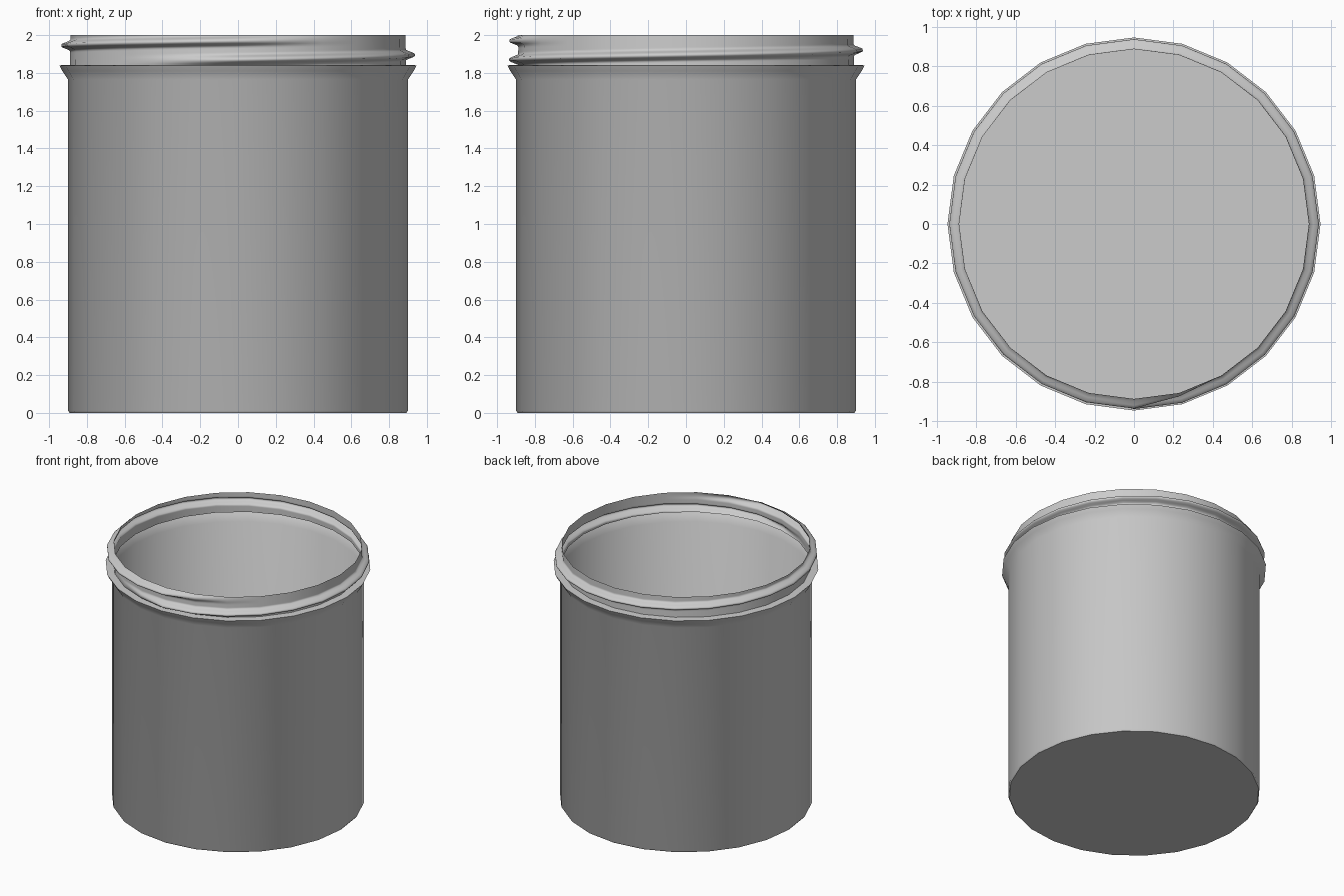
import bpy, bmesh
from math import cos, sin, radians

if "Cube" in bpy.data.objects:
    bpy.data.objects.remove(bpy.data.objects["Cube"])

SIDES = 24

def thread_bulge(deg, z):
    """How far the screw thread pushes the neck wall outward here."""
    best = 0.0
    for turn in (deg, deg + 360, deg + 720):
        ends = min((turn - 248) / 22, (652 - turn) / 22, 1)
        if ends <= 0:
            continue
        centre = 1.87 + (turn - 270) / 360 * 0.1
        rise = (0.027 - abs(z - centre)) / 0.019
        best = max(best, 0.048 * ends * max(0, min(1, rise)))
    return best

# Profile of the thin wall: body, flange, then neck rows for the thread
profile = [(0.892, 0), (0.9, 0.012), (0.9, 1.765), (0.93, 1.81),
           (0.945, 1.84), (0.89, 1.843)]
neck_rows = 20
profile += [(0.89 - 0.004 * i / neck_rows, 1.843 + 0.157 * i / neck_rows)
            for i in range(1, neck_rows + 1)]

bm = bmesh.new()
rings = []
for r, z in profile:
    ring = []
    for s in range(SIDES):
        deg = s * 360 / SIDES
        rad = r + (thread_bulge(deg, z) if 1.844 < z < 1.999 else 0)
        a = radians(deg)
        ring.append(bm.verts.new((rad * cos(a), rad * sin(a), z)))
    rings.append(ring)

# Floor and walls, open at the top
bm.faces.new(rings[0][::-1])
for low, high in zip(rings, rings[1:]):
    for s in range(SIDES):
        t = (s + 1) % SIDES
        bm.faces.new((low[s], low[t], high[t], high[s]))

mesh = bpy.data.meshes.new("threaded_jar")
bm.to_mesh(mesh)
bm.free()
jar = bpy.data.objects.new("threaded_jar", mesh)
bpy.context.collection.objects.link(jar)
bpy.context.view_layer.objects.active = jar
jar.select_set(True)
bpy.ops.object.shade_smooth_by_angle(angle=radians(50))
